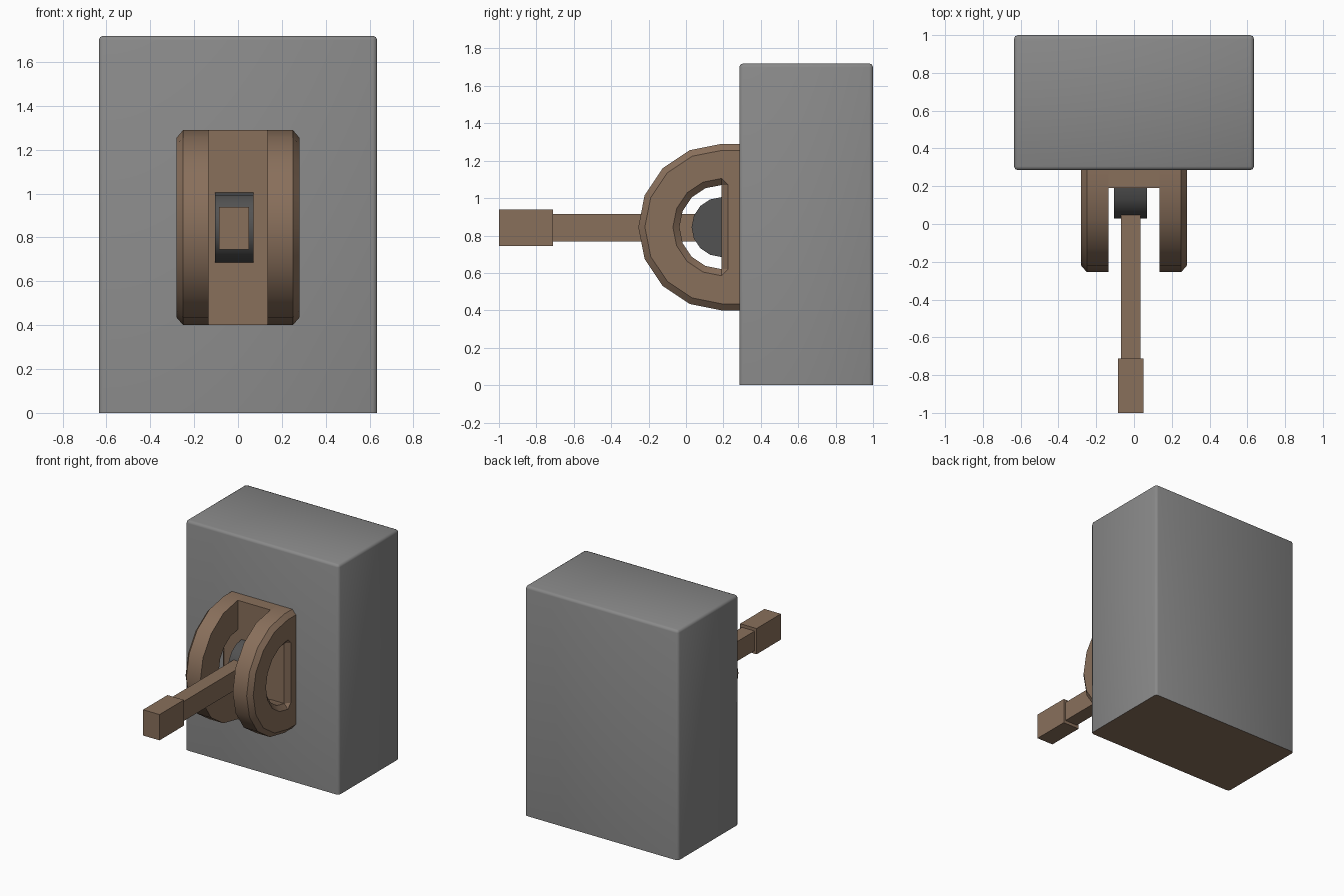
import bpy, bmesh
from math import sin, cos, pi, radians

if "Cube" in bpy.data.objects:
    bpy.data.objects.remove(bpy.data.objects["Cube"])

CY, CZ = 0.19, 0.845      # hinge axis


def material(name, rgb):
    m = bpy.data.materials.new(name)
    m.diffuse_color = (*rgb, 1)
    m.use_nodes = True
    m.node_tree.nodes["Principled BSDF"].inputs["Base Color"].default_value = m.diffuse_color
    return m


grey = material("grey", (0.25, 0.25, 0.25))
dark = material("dark_grey", (0.085, 0.085, 0.085))
brown = material("brown", (0.25, 0.16, 0.105))


def finish(name, bm, mats, angle=30):
    bmesh.ops.recalc_face_normals(bm, faces=bm.faces[:])
    me = bpy.data.meshes.new(name)
    bm.to_mesh(me)
    bm.free()
    ob = bpy.data.objects.new(name, me)
    bpy.context.collection.objects.link(ob)
    for m in mats:
        me.materials.append(m)
    bpy.context.view_layer.objects.active = ob
    for o in bpy.context.selected_objects:
        o.select_set(False)
    ob.select_set(True)
    bpy.ops.object.shade_smooth_by_angle(angle=radians(angle))
    return ob


def box_mesh(lo, hi):
    bm = bmesh.new()
    bmesh.ops.create_cube(bm, size=1)
    for v in bm.verts:
        for i in range(3):
            v.co[i] = lo[i] if v.co[i] < 0 else hi[i]
    return bm


# Wall block: softened sides and top, sharp brown underside
bm = box_mesh((-0.635, 0.285, 0), (0.635, 1.0, 1.72))
edges = [e for e in bm.edges if any(v.co.z > 0.1 for v in e.verts)]
bmesh.ops.bevel(bm, geom=edges, offset=0.02, segments=2, profile=0.5, affect='EDGES')
bm.normal_update()
for f in bm.faces:
    if all(v.co.z < 0.001 for v in f.verts):
        f.material_index = 1
finish("wall_block", bm, [grey, brown], 50)

# Bracket back plate, lever arm and handle
for name, lo, hi in (
        ("bracket_plate", (-0.135, CY, 0.40), (0.135, 0.285, 1.29)),
        ("lever_arm", (-0.07, -0.712, 0.768), (0.035, 0.05, 0.915)),
        ("lever_handle", (-0.086, -1.0, 0.745), (0.05, -0.712, 0.938))):
    finish(name, box_mesh(lo, hi), [brown])

# Half-round pivot
bm = bmesh.new()
ends = [[bm.verts.new((x, CY - 0.16 * sin(pi * i / 8), CZ + 0.16 * cos(pi * i / 8)))
         for i in range(9)] for x in (-0.105, 0.07)]
for e in ends:
    bm.faces.new(e)
for i in range(9):
    j = (i + 1) % 9
    bm.faces.new((ends[0][i], ends[0][j], ends[1][j], ends[1][i]))
finish("pivot", bm, [dark])

# Bracket cheek: D-shaped flange with a chamfered D-shaped hole, mirrored
bm = bmesh.new()


def arc(x, r):
    return [bm.verts.new((x, CY - r * sin(pi * i / 8), CZ + r * cos(pi * i / 8)))
            for i in range(9)]


def outline(x, r):
    a = bm.verts.new((x, 0.285, CZ + r))
    b = bm.verts.new((x, 0.285, CZ - r))
    return [a] + arc(x, r) + [b]


def bridge(a, b):
    for i in range(len(a) - 1):
        bm.faces.new((a[i], a[i + 1], b[i + 1], b[i]))


o1, o2, o3 = outline(0.135, 0.445), outline(0.25, 0.445), outline(0.28, 0.41)
h1, h2, h3 = arc(0.135, 0.225), arc(0.25, 0.225), arc(0.28, 0.26)
k0 = bm.verts.new((0.28, 0.225, CZ + 0.225))
k1 = bm.verts.new((0.28, 0.225, CZ - 0.225))
for a, b in ((o1, o2), (o2, o3), (h1, h2), (h2, h3), (o1[1:10], h1), (o3[1:10], h3)):
    bridge(a, b)
for f in ((o1[0], o1[1], h1[0], h1[8], o1[9], o1[10]),
          (o3[0], o3[1], h3[0], k0, k1, h3[8], o3[9], o3[10]),
          (o1[0], o2[0], o3[0], o3[10], o2[10], o1[10]),
          (h1[0], h1[8], h2[8], h2[0]),
          (h2[0], h2[8], k1, k0),
          (h2[0], h3[0], k0),
          (h2[8], h3[8], k1)):
    bm.faces.new(f)
cheek = finish("bracket_cheeks", bm, [brown])
cheek.modifiers.new("Mirror", 'MIRROR').use_axis[0] = True
